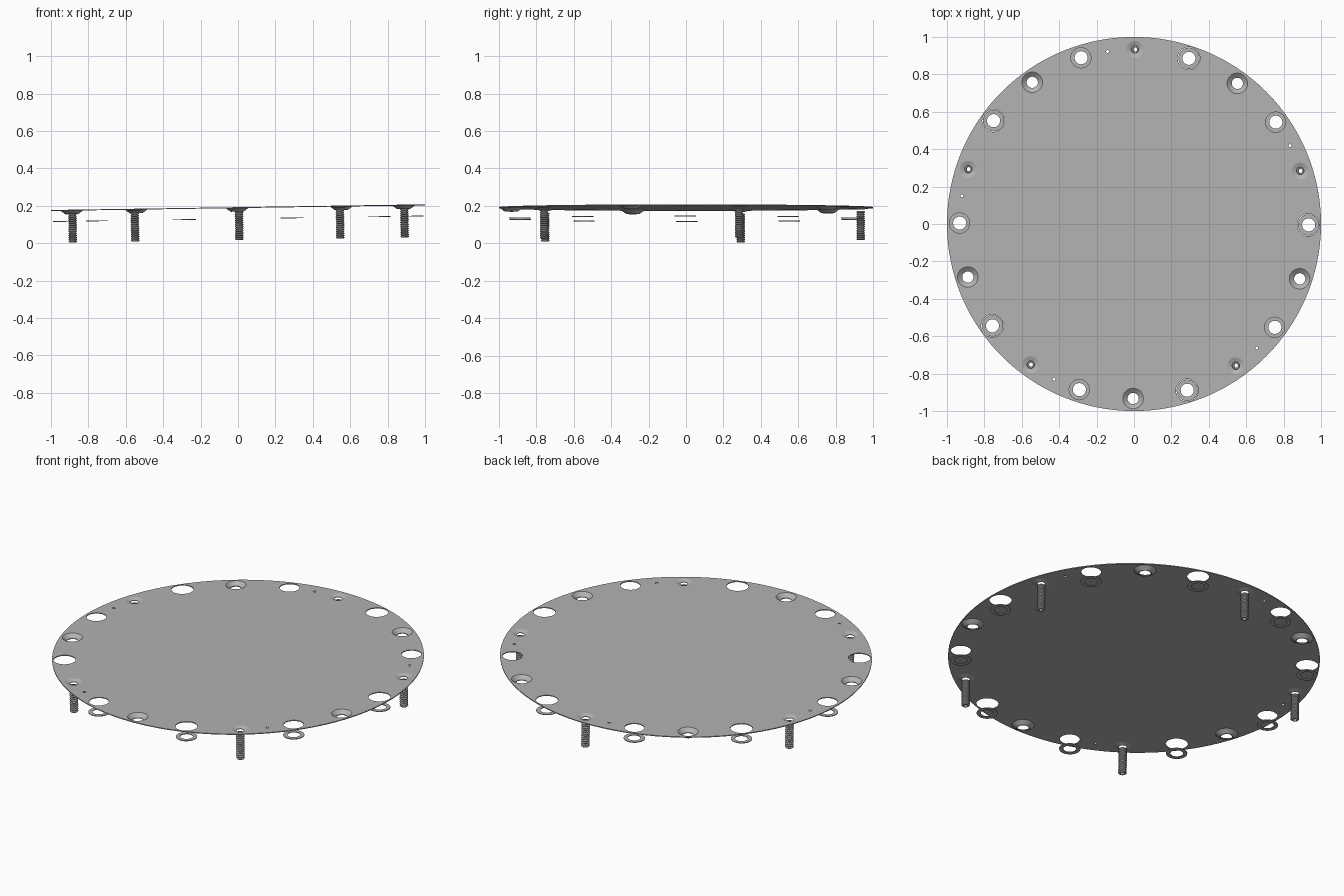
import bpy, bmesh
from math import cos, sin, tau, radians
from mathutils import Matrix, Vector

if "Cube" in bpy.data.objects:
    bpy.data.objects.remove(bpy.data.objects["Cube"])

grey = bpy.data.materials.new("plain grey")
grey.use_nodes = True
colour = (0.45, 0.45, 0.45, 1)
grey.diffuse_color = colour
grey.node_tree.nodes["Principled BSDF"].inputs["Base Color"].default_value = colour

# The whole assembly leans slightly, rising towards +x
TILT = Matrix.Translation((0, 0, 0.193)) @ Matrix.Rotation(-0.0152, 4, 'Y')
THICK = 0.005
RING = 0.933
HOLE_LARGE, HOLE_SMALL, CUP, DISH = 0.06, 0.054, 0.055, 0.045


def finish(name, bm):
    bmesh.ops.recalc_face_normals(bm, faces=bm.faces)
    bm.transform(TILT)
    mesh = bpy.data.meshes.new(name)
    bm.to_mesh(mesh)
    bm.free()
    mesh.materials.append(grey)
    obj = bpy.data.objects.new(name, mesh)
    bpy.context.collection.objects.link(obj)
    bpy.ops.object.select_all(action='DESELECT')
    bpy.context.view_layer.objects.active = obj
    obj.select_set(True)
    bpy.ops.object.shade_smooth_by_angle(angle=radians(30))
    return obj


def lathe(name, profile, place, sides=32):
    """Spin a closed (radius, height) profile around the local z axis."""
    bm = bmesh.new()
    rings = [[bm.verts.new((place.x + r * cos(tau * j / sides),
                            place.y + r * sin(tau * j / sides), z))
              for j in range(sides)] for r, z in profile]
    for a, b in zip(rings, rings[1:] + rings[:1]):
        for j in range(sides):
            k = (j + 1) % sides
            bm.faces.new((a[j], a[k], b[k], b[j]))
    return finish(name, bm)


def polar(degrees, radius=RING):
    a = radians(degrees - 0.3)
    return Vector((radius * cos(a), radius * sin(a), 0))


def circle(bm, centre, radius, sides):
    vs = [bm.verts.new((centre.x + radius * cos(tau * j / sides),
                        centre.y + radius * sin(tau * j / sides), 0))
          for j in range(sides)]
    return [bm.edges.new((vs[j], vs[(j + 1) % sides])) for j in range(sides)]


# Hole layout: twenty stations, washer holes between alternating cups and screws
washers = [(polar(36 * i), HOLE_SMALL if i % 2 else HOLE_LARGE) for i in range(10)]
screws = [polar(18 + 72 * i) for i in range(5)]
cups = [polar(54 + 72 * i) for i in range(5)]
pins = [polar(27 + 72 * i) for i in range(5)]

# Perforated disc
bm = bmesh.new()
edges = circle(bm, Vector((0, 0, 0)), 1, 128)
for centre, radius in (washers + [(c, DISH) for c in screws]
                       + [(c, CUP) for c in cups] + [(c, 0.008) for c in pins]):
    edges += circle(bm, centre, radius, 12 if radius < 0.01 else 32)
bmesh.ops.triangle_fill(bm, use_beauty=True, use_dissolve=False,
                        edges=edges, normal=(0, 0, 1))
top = bm.faces[:]
down = bmesh.ops.extrude_face_region(bm, geom=top, use_keep_orig=True)
bmesh.ops.translate(bm, vec=(0, 0, -THICK),
                    verts=[g for g in down["geom"] if isinstance(g, bmesh.types.BMVert)])
finish("disc", bm)

# Conical cups open at the bottom
for i, c in enumerate(cups):
    lathe(f"cup_{i + 1}", [(CUP, 0), (0.03, -0.02), (0.03, -0.024),
                           (0.034, -0.024), (0.06, -THICK), (CUP, -THICK)], c)

# Loose flat washers below the plain holes
for i, (c, radius) in enumerate(washers):
    lathe(f"washer_{i + 1}", [(0.035, -0.06), (0.057, -0.06),
                              (0.057, -0.064), (0.035, -0.064)], c)

# Shallow seats and hollow threaded studs hanging under them
TOP, BOTTOM, TURNS = -0.021, -0.176, 14
pitch = (TOP - BOTTOM) / TURNS
thread = [(0.011, BOTTOM), (0.018, BOTTOM)]
for t in range(TURNS):
    z = BOTTOM + t * pitch
    thread += [(0.023, z + pitch * 0.4), (0.023, z + pitch * 0.6), (0.018, z + pitch)]
thread.append((0.011, TOP))
for i, c in enumerate(screws):
    lathe(f"screw_seat_{i + 1}", [(DISH, 0), (0.02, -0.009), (0.02, -0.012),
                                  (DISH, -THICK)], c)
    lathe(f"threaded_stud_{i + 1}", thread, c, 24)
